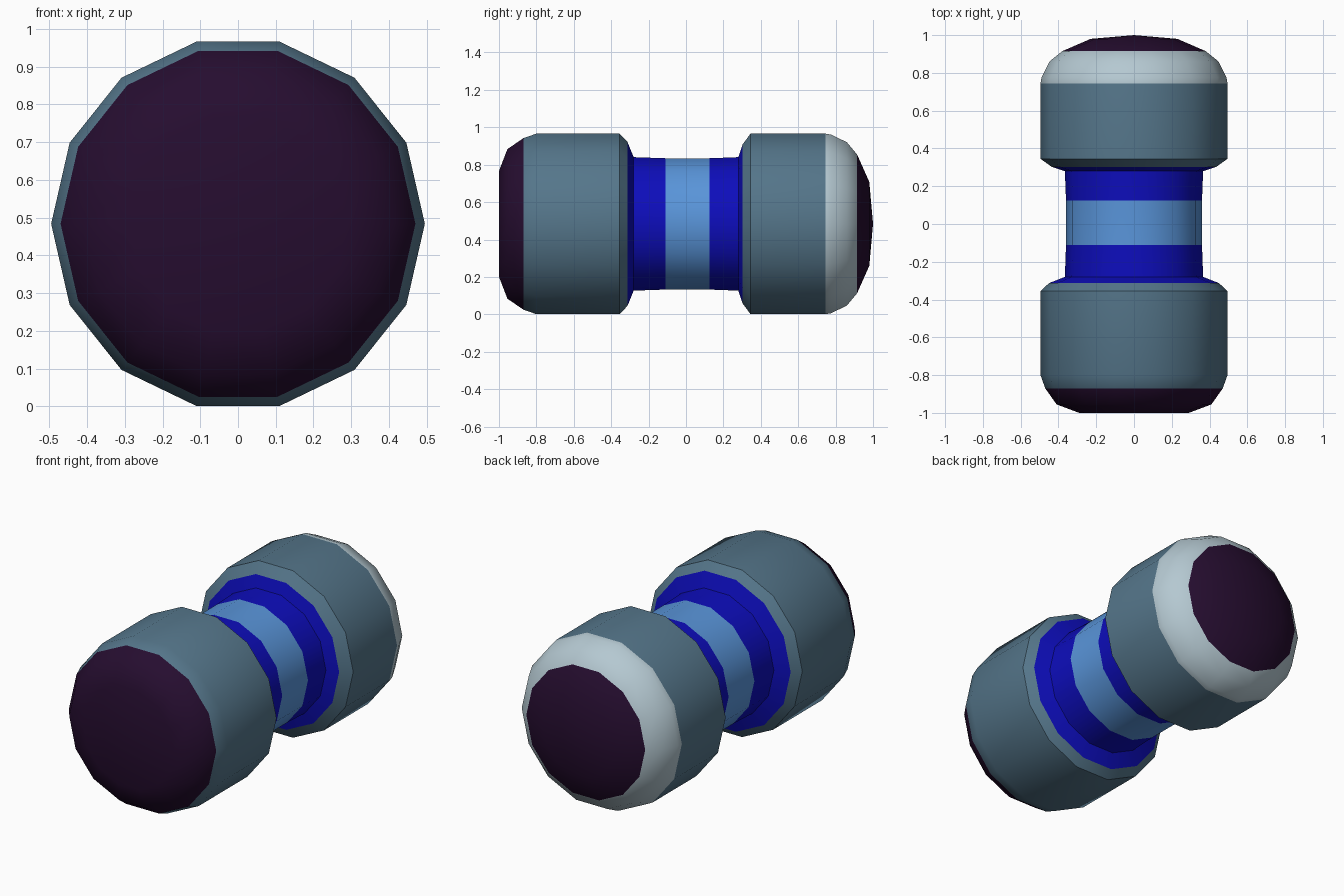
import bpy, bmesh, math

if "Cube" in bpy.data.objects:
    bpy.data.objects.remove(bpy.data.objects["Cube"])

SIDES = 14
CENTRE_Z = 0.4835


def material(name, rgb):
    m = bpy.data.materials.new(name)
    m.diffuse_color = (*rgb, 1.0)
    m.use_nodes = True
    m.node_tree.nodes["Principled BSDF"].inputs["Base Color"].default_value = m.diffuse_color
    return m


SLATE = material("slate blue grey", (0.090, 0.180, 0.255))
PALE = material("pale grey", (0.46, 0.58, 0.64))
DARK = material("dark purple", (0.019, 0.004, 0.029))
BLUE = material("deep blue", (0.004, 0.004, 0.50))
SKY = material("sky blue", (0.10, 0.30, 0.70))


def lathe(name, profile):
    """Turn (y, radius, material of the band that follows) about the y axis."""
    mats = list(dict.fromkeys(p[2] for p in profile))
    bm = bmesh.new()
    rings = []
    for y, r, _ in profile:
        if r == 0:
            rings.append([bm.verts.new((0, y, CENTRE_Z))] * SIDES)
            continue
        rings.append([bm.verts.new((r * math.cos(a), y, CENTRE_Z + r * math.sin(a)))
                      for a in (2 * math.pi * i / SIDES for i in range(SIDES))])
    for k in range(len(rings) - 1):
        a, b = rings[k], rings[k + 1]
        for i in range(SIDES):
            j = (i + 1) % SIDES
            corners = list(dict.fromkeys((a[i], b[i], b[j], a[j])))
            bm.faces.new(corners).material_index = mats.index(profile[k][2])
    bmesh.ops.recalc_face_normals(bm, faces=bm.faces)
    # open shells: make sure the faces point away from the axis
    side = max(bm.faces, key=lambda f: f.calc_center_median().z)
    if side.normal.z < 0:
        bmesh.ops.reverse_faces(bm, faces=bm.faces)
    mesh = bpy.data.meshes.new(name)
    bm.to_mesh(mesh)
    bm.free()
    for m in mats:
        mesh.materials.append(m)
    obj = bpy.data.objects.new(name, mesh)
    bpy.context.collection.objects.link(obj)
    bpy.ops.object.select_all(action='DESELECT')
    obj.select_set(True)
    bpy.context.view_layer.objects.active = obj
    bpy.ops.object.shade_smooth_by_angle(angle=math.radians(40))
    return obj


# front drum with a flat dark end
lathe("front_drum", [
    (-1.0, 0, DARK), (-1.0, 0.29, DARK), (-0.955, 0.41, DARK),
    (-0.87, 0.47, SLATE), (-0.80, 0.495, SLATE),
    (-0.355, 0.495, SLATE), (-0.313, 0.45, SLATE)])

# narrow waist with flared ends and a lighter middle band
lathe("waist", [
    (-0.313, 0.45, BLUE), (-0.28, 0.366, BLUE), (-0.11, 0.36, SKY),
    (0.125, 0.36, BLUE), (0.28, 0.366, BLUE), (0.302, 0.435, BLUE)])

# back drum with a pale rim and a domed dark end
lathe("back_drum", [
    (0.302, 0.435, SLATE), (0.345, 0.495, SLATE), (0.745, 0.495, PALE),
    (0.775, 0.49, PALE), (0.86, 0.448, PALE), (0.915, 0.38, DARK),
    (0.98, 0.23, DARK), (1.0, 0, DARK)])
